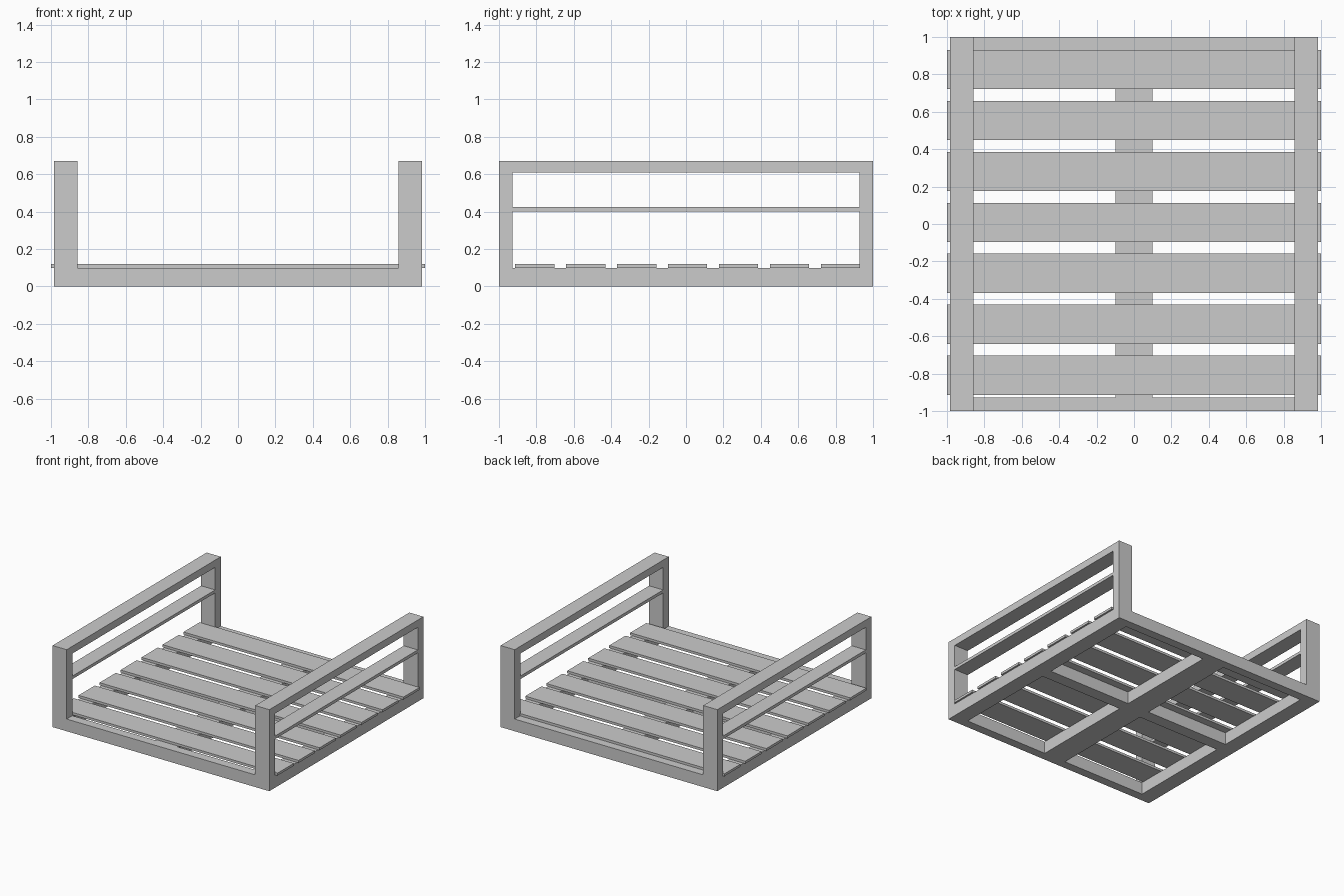
import bpy, bmesh
from mathutils import Vector

if "Cube" in bpy.data.objects:
    bpy.data.objects.remove(bpy.data.objects["Cube"])


def lattice(name, xs, ys, zs, filled):
    """Closed solid from the filled cells of a box grid, without inner walls."""
    n = (len(xs) - 1, len(ys) - 1, len(zs) - 1)
    axes = (xs, ys, zs)
    bm = bmesh.new()

    def solid(c):
        return all(0 <= c[a] < n[a] for a in range(3)) and filled(*c)

    for i in range(n[0]):
        for j in range(n[1]):
            for k in range(n[2]):
                c = (i, j, k)
                if not solid(c):
                    continue
                for a in range(3):
                    b, d = (a + 1) % 3, (a + 2) % 3
                    for side in (0, 1):
                        nb = list(c)
                        nb[a] += 1 if side else -1
                        if solid(nb):
                            continue
                        loop = []
                        for p, q in ((0, 0), (1, 0), (1, 1), (0, 1)):
                            v = Vector()
                            v[a] = axes[a][c[a] + side]
                            v[b] = axes[b][c[b] + p]
                            v[d] = axes[d][c[d] + q]
                            loop.append(bm.verts.new(v))
                        bm.faces.new(loop if side else loop[::-1])
    bmesh.ops.remove_doubles(bm, verts=bm.verts[:], dist=1e-5)
    # merge the coplanar faces back into clean boards
    bmesh.ops.dissolve_limit(bm, angle_limit=0.01, verts=bm.verts[:], edges=bm.edges[:])
    mesh = bpy.data.meshes.new(name)
    bm.to_mesh(mesh)
    bm.free()
    obj = bpy.data.objects.new(name, mesh)
    bpy.context.collection.objects.link(obj)
    return obj


W, WI = 0.985, 0.857      # outer and inner x of the arms
D, DI = 1.0, 0.927        # outer and inner y of the posts
BASE_H, SLAT_T = 0.10, 0.02

# Base: rim with a centre spine and a cross beam, leaving four openings
lattice("base_frame", [-W, -WI, -0.1, 0.1, WI, W], [-D, -DI, -0.05, 0.05, DI, D],
        [0, BASE_H], lambda i, j, k: i % 2 == 0 or j % 2 == 0)

# Arms: two posts, a middle rail and a top rail
for name, x0, x1 in (("left_arm", -W, -WI), ("right_arm", WI, W)):
    lattice(name, [x0, x1], [-D, -DI, DI, D], [BASE_H, 0.40, 0.425, 0.61, 0.67],
            lambda i, j, k: j != 1 or k % 2 == 1)

# Slats: seven boards that stick out slightly past the arms
for s in range(7):
    y = -0.809 + 0.2725 * s
    lattice(f"slat_{s + 1}", [-1, 1], [y - 0.105, y + 0.105],
            [BASE_H, BASE_H + SLAT_T], lambda i, j, k: True)
